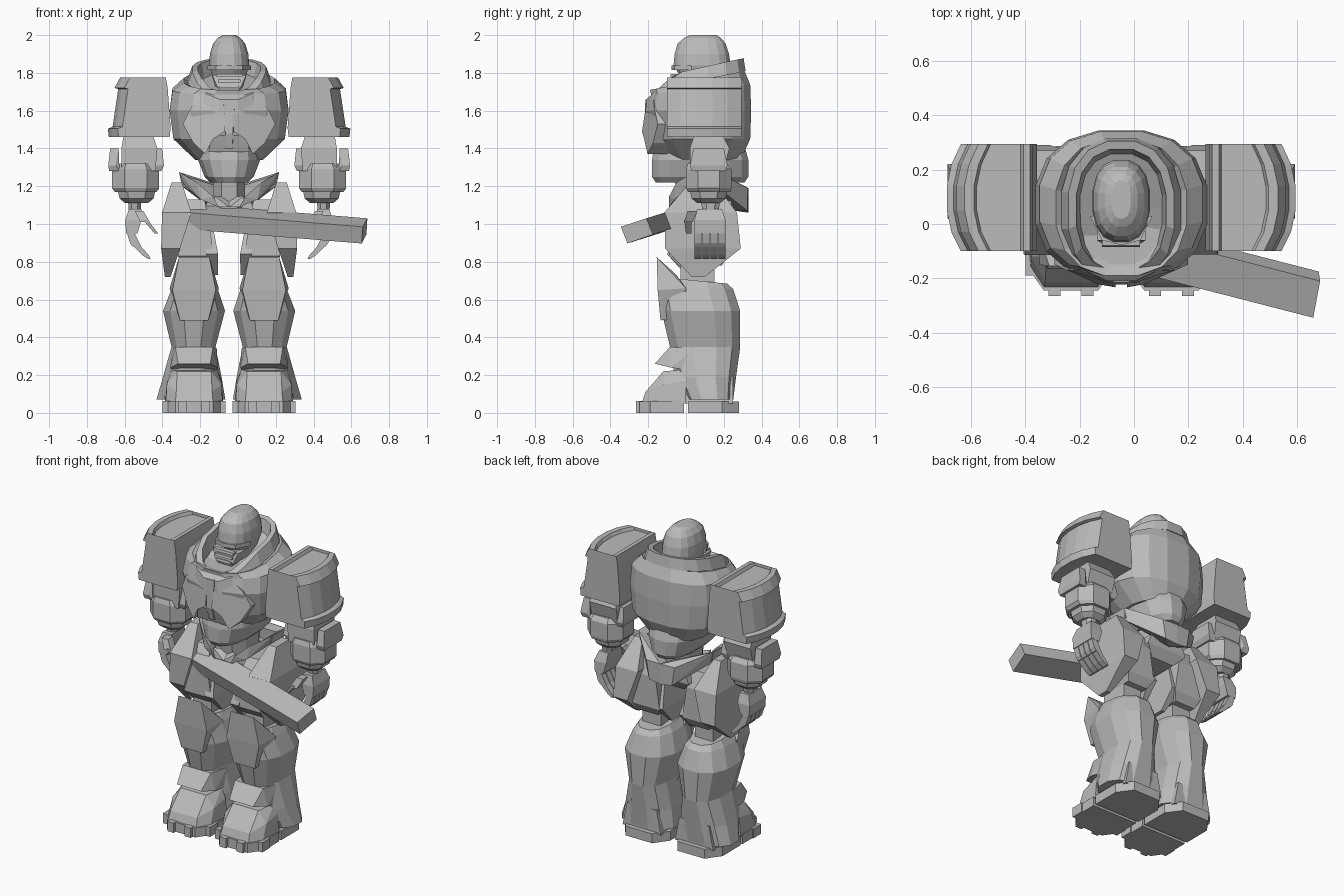
import bpy, bmesh, math
from mathutils import Vector

CX = -0.047          # body centre line (the long beam shifts the bounds)
grey = bpy.data.materials.new("plain grey")
grey.diffuse_color = (0.5, 0.5, 0.5, 1)


def finish(name, bm):
    bmesh.ops.recalc_face_normals(bm, faces=bm.faces)
    me = bpy.data.meshes.new(name)
    bm.to_mesh(me)
    bm.free()
    me.materials.append(grey)
    ob = bpy.data.objects.new(name, me)
    bpy.context.collection.objects.link(ob)
    return ob


def sides(name, both):
    return [(name + "_left", 1), (name + "_right", -1)] if both else [(name, 1)]


def hull(name, pts, both=False):
    for nm, s in sides(name, both):
        bm = bmesh.new()
        for x, y, z in pts:
            bm.verts.new((CX + s * x, y, z))
        r = bmesh.ops.convex_hull(bm, input=bm.verts)
        bmesh.ops.delete(bm, geom=[v for v in bm.verts if not v.link_faces], context='VERTS')
        bmesh.ops.dissolve_limit(bm, angle_limit=0.03, verts=bm.verts, edges=bm.edges)
        finish(nm, bm)


def slabs(name, levels, both=False):
    # convex solid from rectangles (z, x0, x1, y0, y1)
    hull(name, [(x, y, z) for z, a, b, c, d in levels for x in (a, b) for y in (c, d)], both)


def ring(z, x0, x1, y0, y1, tilt=0.0, n=16, p=2.4):
    k = math.cos(math.pi / n) ** (2 / p)
    out = []
    for i in range(n):
        a = (i + 0.5) * 2 * math.pi / n
        c, s = math.cos(a), math.sin(a)
        c = math.copysign(abs(c) ** (2 / p), c) / k
        s = math.copysign(abs(s) ** (2 / p), s) / k
        y = (y0 + y1) / 2 + s * (y1 - y0) / 2
        out.append(((x0 + x1) / 2 + c * (x1 - x0) / 2, y, z + tilt * (y - 0.06)))
    return out


def loft(name, rings, both=False):
    for nm, s in sides(name, both):
        bm = bmesh.new()
        vs = [[bm.verts.new((CX + s * x, y, z)) for x, y, z in r] for r in rings]
        n = len(vs[0])
        for a, b in zip(vs, vs[1:]):
            for i in range(n):
                j = (i + 1) % n
                bm.faces.new((a[i], a[j], b[j], b[i]))
        bm.faces.new(vs[0])
        bm.faces.new(vs[-1])
        finish(nm, bm)


# ---- torso
loft("belly", [ring(1.22, -.10, .10, -.16, .31), ring(1.25, -.13, .13, -.18, .33),
               ring(1.34, -.165, .165, -.18, .33), ring(1.45, -.15, .15, -.16, .30)])
loft("torso", [ring(1.34, -.18, .18, -.09, .29), ring(1.45, -.295, .295, -.17, .34),
               ring(1.60, -.315, .315, -.205, .345), ring(1.71, -.30, .30, -.185, .34, .1),
               ring(1.76, -.24, .24, -.19, .31, .2), ring(1.70, -.15, .15, -.15, .26)])


def collar_ring(hx, y0, y1, dz):
    # low at the throat, high behind the neck
    def h(y):
        return 1.66 + (y + .21) * .9 if y < -.05 else 1.80 + (y + .05) * .22
    return [(x, y, h(y) + dz) for x, y, _ in ring(0, -hx, hx, y0, y1)]


loft("collar", [collar_ring(.22, -.215, .315, -.07), collar_ring(.195, -.21, .305, 0),
                collar_ring(.165, -.17, .275, 0), collar_ring(.15, -.15, .25, -.10)])

# chest plates and the bar between them
pec = [(.022, 1.665), (.13, 1.67), (.20, 1.62), (.245, 1.53), (.19, 1.43), (.125, 1.37), (.085, 1.45), (.022, 1.49)]
front = [(x, -.233 + .45 * max(0, x - .06) + max(0, z - 1.62) * .6, z) for x, z in pec]
loft("chest_plate", [front, [(x, y + .12, z) for x, y, z in front]], True)
slabs("chest_bar", [(1.40, -.018, .018, -.20, -.05), (1.48, -.02, .02, -.222, -.05),
                    (1.66, -.03, .03, -.215, -.05)])
slabs("chest_lower_plate", [(1.38, -.11, .11, -.185, -.05), (1.47, -.09, .09, -.215, -.05)])

# ---- helmet
loft("helmet", [ring(1.66, -.05, .05, 0, .14), ring(1.78, -.09, .09, -.03, .20),
                ring(1.84, -.105, .105, -.066, .236), ring(1.90, -.102, .102, -.06, .228),
                ring(1.955, -.085, .085, -.045, .21), ring(1.985, -.06, .06, -.01, .185),
                ring(2.0, -.035, .035, .02, .16)])
slabs("face_guard", [(1.685, -.04, .04, -.06, .05), (1.73, -.065, .065, -.075, .06),
                     (1.79, -.09, .09, -.06, .06)])
hull("brow", [(x, y, z) for z in (1.815, 1.84) for x, y in
              ((0, -.078), (.07, -.06), (.115, .03), (-.07, -.06), (-.115, .03))])
for i in range(3):
    slabs("grille_bar", [(1.72 + i * .03, -.05 - i * .01, .05 + i * .01, -.084, -.05),
                         (1.735 + i * .03, -.05 - i * .01, .05 + i * .01, -.08, -.05)])

# ---- shoulders: bowed outline with a lip at top and bottom


def shoulder(z, inset, inner):
    plan = [(.59, -.10), (.625, -.03), (.642, .05), (.642, .14), (.625, .22), (.59, .295)]
    return [(inner, -.10, z)] + [(x - inset, y, z) for x, y in plan] + [(inner, .295, z)]


loft("shoulder", [shoulder(1.46, .005, .315), shoulder(1.505, 0, .31), shoulder(1.515, .025, .31),
                  shoulder(1.715, .055, .325), shoulder(1.72, .035, .325), shoulder(1.775, .065, .335),
                  shoulder(1.775, .10, .36), shoulder(1.755, .11, .37)], True)

# ---- arms
slabs("upper_arm", [(1.28, .39, .57, .02, .20), (1.40, .38, .57, .02, .23), (1.46, .40, .56, .04, .20)], True)
loft("forearm", [ring(1.17, .385, .605, .01, .235, n=8), ring(1.19, .37, .62, 0, .24, n=8),
                 ring(1.29, .37, .62, 0, .24, n=8), ring(1.32, .39, .60, .01, .22, n=8)], True)
slabs("elbow_guard_outer", [(1.28, .58, .635, .03, .21), (1.31, .60, .64, .02, .22), (1.40, .585, .63, .04, .20)], True)
slabs("elbow_guard_inner", [(1.28, .36, .42, .04, .20), (1.31, .345, .39, .03, .21), (1.40, .355, .385, .05, .19)], True)
loft("cuff", [ring(1.11, .43, .55, .06, .18, n=8), ring(1.135, .40, .58, .03, .21, n=8),
              ring(1.18, .39, .59, .02, .22, n=8)], True)
loft("wrist", [ring(1.05, .47, .53, .09, .17, n=8), ring(1.12, .465, .535, .08, .18, n=8)], True)

# ---- hands
slabs("palm", [(.95, .485, .545, .045, .21), (1.02, .465, .55, .045, .21), (1.08, .465, .53, .06, .19)], True)
for i in range(4):
    a = .046 + i * .042
    b = a + .037
    slabs("finger_base", [(.95, .50, .54, a, b), (.90, .485, .525, a, b), (.88, .465, .51, a, b)], True)
    slabs("finger_tip", [(.89, .475, .515, a, b), (.835, .425, .46, a, b), (.815, .415, .43, a, b)], True)
slabs("thumb_base", [(1.07, .455, .50, .01, .06), (1.01, .42, .47, -.01, .035)], True)
slabs("thumb_tip", [(1.02, .43, .455, -.01, .03), (.95, .375, .395, 0, .03)], True)

# ---- waist, pelvis and hip belt
loft("waist", [ring(1.08, -.085, .085, -.04, .22, n=8), ring(1.24, -.085, .085, -.06, .24, n=8)])
slabs("pelvis", [(1.0, -.08, .08, .02, .20), (1.06, -.14, .14, 0, .24), (1.13, -.11, .11, 0, .24)])
hull("belt_front", [(0, -.08, 1.09), (.07, -.08, 1.09), (.08, -.07, 1.15), (0, -.02, 1.14),
                    (.05, -.02, 1.09)], True)
hull("belt_wing_front", [(.055, -.09, 1.09), (.085, -.09, 1.145), (.15, -.06, 1.13), (.17, -.05, 1.22),
                         (.265, .04, 1.275), (.25, .05, 1.22), (.08, -.03, 1.11), (.16, 0, 1.20),
                         (.23, .07, 1.25)], True)
hull("belt_wing_back", [(0, .33, 1.06), (0, .33, 1.19), (.10, .325, 1.19), (.08, .325, 1.07),
                        (.265, .17, 1.275), (.25, .16, 1.20), (.22, .14, 1.25), (0, .26, 1.07), (0, .26, 1.18)], True)
hull("belt_side", [(x, y, z) for y in (.04, .17) for x, z in ((.265, 1.275), (.25, 1.21), (.225, 1.25))], True)

# ---- thighs
slabs("thigh", [(1.13, .13, .27, -.02, .18), (1.03, .11, .28, -.09, .22), (.83, .08, .27, -.09, .22),
                (.78, .11, .25, -.04, .19)], True)
slabs("thigh_outer_plate", [(1.22, .25, .305, .02, .15), (1.06, .20, .355, -.115, .27),
                            (.87, .26, .36, -.11, .29), (.72, .31, .34, .03, .10)], True)
slabs("thigh_inner_plate", [(1.03, .095, .13, -.03, .14), (.84, .058, .12, -.10, .22),
                            (.73, .06, .085, 0, .12)], True)
slabs("knee_joint", [(.66, .12, .25, -.03, .15), (.82, .12, .25, -.03, .15)], True)

# ---- lower legs
loft("shin", [ring(.70, .085, .28, -.10, .22, -.1, 12), ring(.655, .06, .305, -.145, .25, 0, 12),
              ring(.54, .022, .35, -.13, .287, 0, 12), ring(.35, .072, .305, -.085, .287, 0, 12),
              ring(.19, .04, .35, -.06, .265, 0, 12), ring(.07, .02, .385, .0, .25, 0, 12)], True)
M = .185             # leg centre
hull("knee_guard", [(M + s * w, y, z) for s in (1, -1) for w, y, z in
                    ((.08, -.155, .825), (.115, -.15, .65), (.075, -.135, .49), (.085, -.05, .73),
                     (.13, 0, .66), (.08, 0, .5))], True)
hull("ankle_tongue", [(M + s * w, y, z) for s in (1, -1) for w, y, z in
                      ((.10, -.085, .35), (.085, -.165, .26), (.125, -.08, .24), (.12, .05, .34), (.12, .05, .22))], True)

# ---- feet
hull("toe_cap", [(M + s * w, y, z) for s in (1, -1) for w, y, z in
                 ((.155, 0, .05), (.15, -.16, .05), (.10, -.235, .05), (.095, -.215, .11), (.145, -.12, .15),
                  (.09, -.12, .22), (.12, 0, .23), (.145, 0, .17))], True)
hull("toe_sole", [(M + s * w, y, z) for z in (0, .06) for s in (1, -1) for w, y in
                  ((.16, -.01), (.16, -.16), (.10, -.245))], True)
hull("heel_sole", [(M + s * w, y, z) for z in (0, .06) for s in (1, -1) for w, y in
                   ((.16, .01), (.16, .19), (.095, .28))], True)
slabs("heel", [(.05, .05, .32, -.02, .25), (.2, .08, .29, -.02, .25)], True)
for d, y in ((-.06, -.265), (.06, -.265), (-.145, -.19), (.145, -.19)):
    slabs("tread", [(0, M + d - .022, M + d + .022, y, y + .08), (.062, M + d - .022, M + d + .022, y, y + .08)], True)

# ---- long square beam held across the hips
run = Vector((-1.05, .27, .085))
end = [Vector(c) for c in ((.685, -.21, 1.03), (.66, -.345, .985), (.655, -.31, .897), (.68, -.175, .945))]
hull("beam", [(p.x - CX, p.y, p.z) for c in end for p in (c, c + run)])
